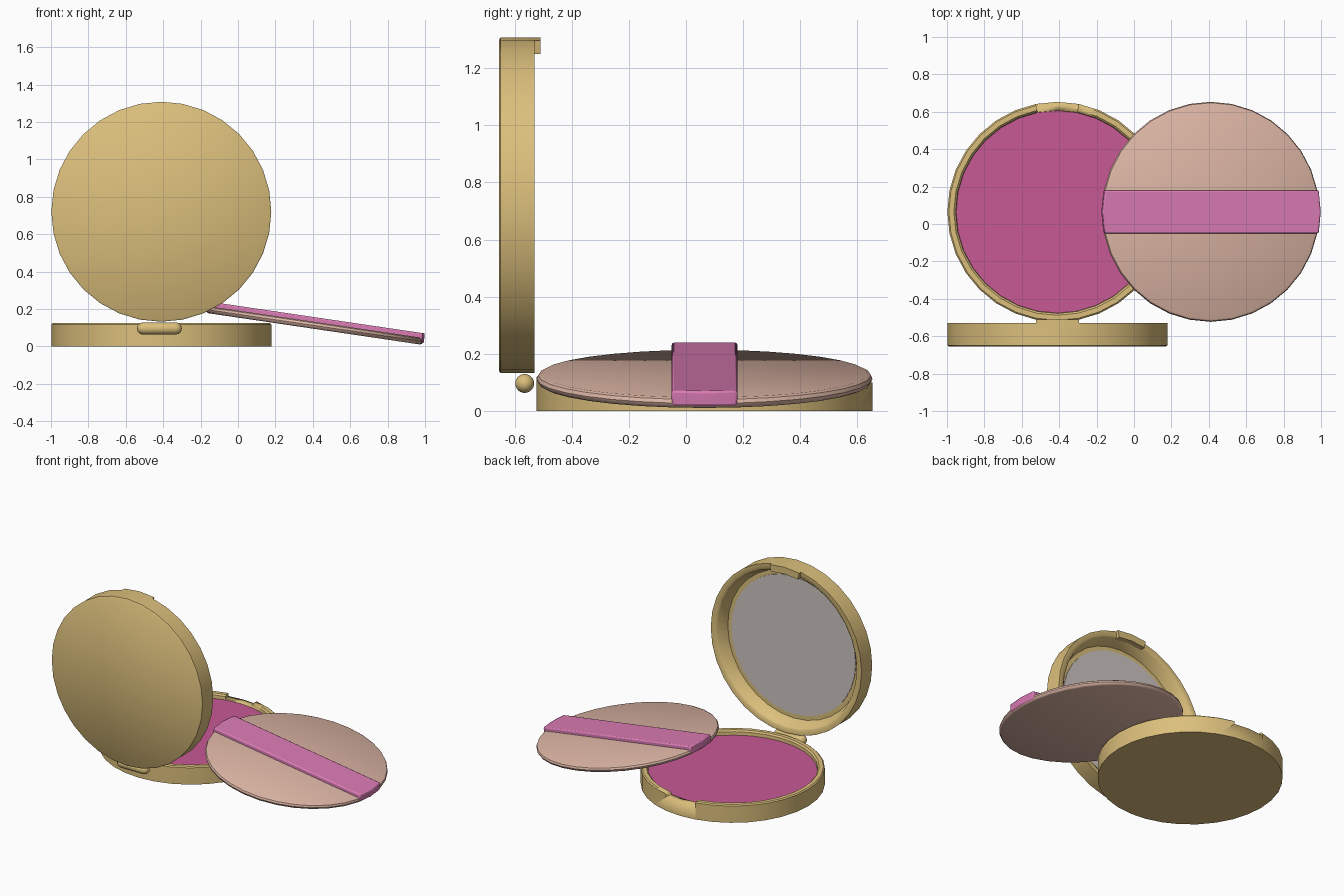
import bpy, bmesh, math
from math import sin, cos, pi

if "Cube" in bpy.data.objects:
    bpy.data.objects.remove(bpy.data.objects["Cube"])

SEG = 32
R = 0.588
STEP = 2 * pi / SEG


def material(name, rgb):
    m = bpy.data.materials.new(name)
    m.diffuse_color = (*rgb, 1)
    m.use_nodes = True
    m.node_tree.nodes["Principled BSDF"].inputs["Base Color"].default_value = m.diffuse_color
    return m


GOLD = material("gold", (0.71, 0.52, 0.20))
PINK = material("powder_pink", (0.57, 0.10, 0.30))
RIBBON = material("ribbon_pink", (0.71, 0.20, 0.46))
PUFF = material("puff_beige", (0.73, 0.47, 0.38))
GLASS = material("mirror_grey", (0.62, 0.57, 0.54))


def finish(bm, name, mat, loc, rot, angle=40):
    bmesh.ops.remove_doubles(bm, verts=bm.verts, dist=1e-5)
    bmesh.ops.recalc_face_normals(bm, faces=bm.faces)
    me = bpy.data.meshes.new(name)
    bm.to_mesh(me)
    bm.free()
    ob = bpy.data.objects.new(name, me)
    bpy.context.collection.objects.link(ob)
    ob.location, ob.rotation_euler = loc, rot
    me.materials.append(mat)
    bpy.ops.object.select_all(action='DESELECT')
    ob.select_set(True)
    bpy.context.view_layer.objects.active = ob
    bpy.ops.object.shade_smooth_by_angle(angle=math.radians(angle))
    return ob


def lathe(name, profile, mat, loc, rot=(0, 0, 0)):
    """Revolve an (r, z) profile that starts and ends on the axis."""
    bm = bmesh.new()
    vs = [bm.verts.new((r, 0, z)) for r, z in profile]
    es = [bm.edges.new(p) for p in zip(vs, vs[1:])]
    bmesh.ops.spin(bm, geom=vs + es, cent=(0, 0, 0), axis=(0, 0, 1),
                   angle=2 * pi, steps=SEG, use_duplicate=False)
    return finish(bm, name, mat, loc, rot)


def prism(name, outline, z0, z1, mat, loc, rot=(0, 0, 0)):
    """Extrude a flat outline from z0 to z1."""
    bm = bmesh.new()
    f = bm.faces.new([bm.verts.new((x, y, z0)) for x, y in outline])
    ext = bmesh.ops.extrude_face_region(bm, geom=[f])
    for v in ext["geom"]:
        if isinstance(v, bmesh.types.BMVert):
            v.co.z = z1
    return finish(bm, name, mat, loc, rot)


def arc(r, mid):
    """Three rim points, one facet either side of the middle angle."""
    return [(r * cos(mid + k * STEP), r * sin(mid + k * STEP)) for k in (-1, 0, 1)]


BASE_LOC = (-0.41, 0.065, 0)
LID_LOC = (-0.41, -0.655, 0.72)
LID_ROT = (-pi / 2, 0, 0)

# base tray with raised rim, notched where the catch closes
base = lathe("base_tray", [(0, 0), (R, 0), (R, 0.118), (0.58, 0.125), (0.553, 0.125),
                           (0.543, 0.115), (0.54, 0.07), (0, 0.07)], GOLD, BASE_LOC)
cutter = prism("notch_cutter", arc(0.62, pi / 2) + arc(0.535, pi / 2)[::-1],
               0.1, 0.2, GOLD, BASE_LOC)
cutter.hide_render = True
cutter.hide_viewport = True
cut = base.modifiers.new("notch", 'BOOLEAN')
cut.operation, cut.object, cut.solver = 'DIFFERENCE', cutter, 'EXACT'

# pressed powder
lathe("powder_pan", [(0, 0.06), (0.541, 0.06), (0.541, 0.092), (0, 0.092)], PINK, BASE_LOC)

# upright hollow lid, mirror and catch
lathe("lid", [(0, 0), (0.58, 0), (R, 0.006), (R, 0.125), (0.555, 0.125),
              (0.543, 0.115), (0.515, 0.04), (0, 0.036)], GOLD, LID_LOC, LID_ROT)
lathe("mirror", [(0, 0.03), (0.485, 0.03), (0.485, 0.044), (0, 0.044)],
      GLASS, LID_LOC, LID_ROT)
prism("lid_catch", arc(R, -pi / 2) + arc(0.54, -pi / 2)[::-1],
      0.1, 0.145, GOLD, LID_LOC, LID_ROT)

# round-ended hinge pin
pin = [(0, -0.12)]
pin += [(0.033 * cos(a), -0.087 + 0.033 * sin(a)) for a in (-pi / 3, -pi / 6, 0)]
pin += [(r, -z) for r, z in pin[::-1]]
lathe("hinge_pin", pin, GOLD, (-0.42, -0.565, 0.096), (0, pi / 2, 0))

# tilted puff resting on the tray, with a ribbon strap across it
TILT = (0, math.radians(8.4), 0)
PUFF_LOC = (0.407, 0.065, 0.094)
lathe("puff", [(0, 0), (0.572, 0), (0.583, 0.006), (R, 0.018), (0.583, 0.031),
               (0.572, 0.037), (0, 0.037)], PUFF, PUFF_LOC, TILT)
strap = prism("puff_ribbon", arc(0.59, 0) + arc(0.59, pi), 0.008, 0.062,
              RIBBON, PUFF_LOC, TILT)
bev = strap.modifiers.new("soft_edge", 'BEVEL')
bev.width, bev.segments = 0.008, 2
